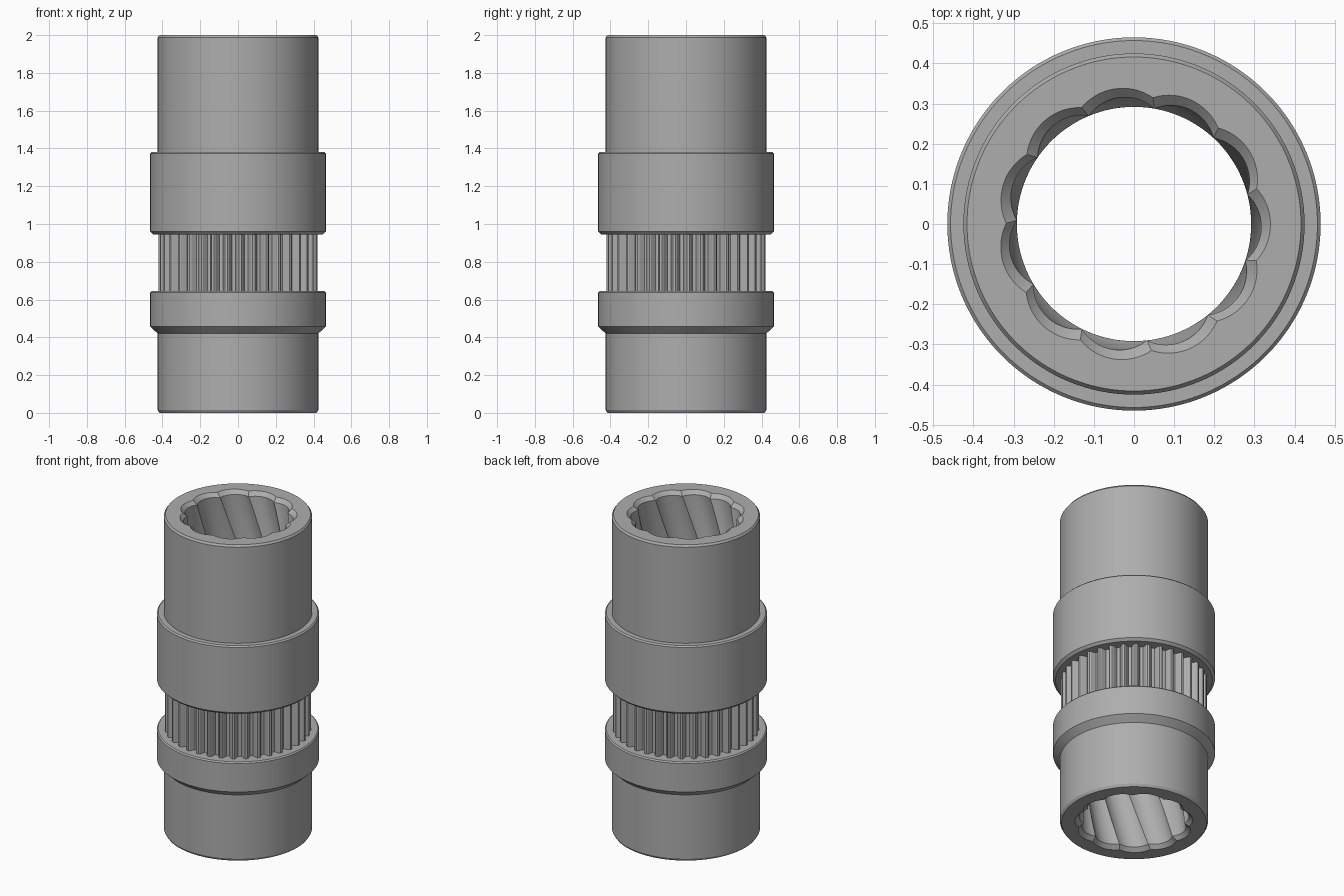
import bpy
import bmesh
from math import sin, cos, sqrt, pi, radians, tau

cube = bpy.data.objects.get("Cube")
if cube:
    bpy.data.objects.remove(cube, do_unlink=True)

LOBES, TEETH = 11, 36
N = LOBES * TEETH            # vertices per ring, fits both lobes and teeth
PHASE = radians(81.5)        # a bore cusp sits here at the top end
SHIFT = 4 * TEETH            # the bore twists by four lobes over the height
HEIGHT = 2.0

steel = bpy.data.materials.new("steel grey")
steel.use_nodes = True
grey = (0.42, 0.42, 0.42, 1)
steel.diffuse_color = grey
steel.node_tree.nodes["Principled BSDF"].inputs["Base Color"].default_value = grey


def round_ring(r, z):
    return [(r, PHASE + tau * i / N, z) for i in range(N)]


def toothed_ring(z):
    # straight-sided teeth with flat crests and roots
    ring = []
    for i in range(N):
        wave = max(-1, min(1, 1.6 * cos(tau * i * TEETH / N)))
        ring.append((0.402 + 0.018 * wave, PHASE + tau * i / N, z))
    return ring


def lobed_ring(z, grow=0.0):
    # circular scallops meeting in cusps, turned along the helix
    c, rad = 0.207, 0.110 + grow
    turn = -SHIFT * tau / N * (HEIGHT - z) / HEIGHT
    ring = []
    for i in range(N):
        t = ((i % TEETH) / TEETH - 0.5) * tau / LOBES
        r = c * cos(t) + sqrt(rad ** 2 - (c * sin(t)) ** 2)
        ring.append((r, PHASE + tau * i / N + turn, z))
    return ring


# Outer wall from the bottom up: lower sleeve, flange, splines, collar, upper sleeve
lower = [(0.416, 0), (0.425, 0.015), (0.425, 0.42), (0.465, 0.457),
         (0.465, 0.637), (0.458, 0.645)]
upper = [(0.450, 0.945), (0.465, 0.96), (0.465, 1.372), (0.457, 1.38),
         (0.425, 1.38), (0.425, 1.988), (0.416, HEIGHT)]
rings = [round_ring(r, z) for r, z in lower]
rings += [toothed_ring(0.645), toothed_ring(0.945)]
rings += [round_ring(r, z) for r, z in upper]

# Bore from the top down, with a chamfer at each mouth
CHAMFER, STEPS = 0.023, 40
rings.append(lobed_ring(HEIGHT, CHAMFER))
for k in range(STEPS + 1):
    z = HEIGHT - CHAMFER - (HEIGHT - 2 * CHAMFER) * k / STEPS
    rings.append(lobed_ring(z))
rings.append(lobed_ring(0, CHAMFER))

# Skin the rings into one closed tube
bm = bmesh.new()
grid = [[bm.verts.new((r * cos(a), r * sin(a), z)) for r, a, z in ring]
        for ring in rings]
last = grid[-1]
grid.append(grid[0][-SHIFT:] + grid[0][:-SHIFT])   # the bottom end meets the twisted bore
for low, high in zip(grid, grid[1:]):
    for i in range(N):
        j = (i + 1) % N
        bm.faces.new((low[i], low[j], high[j], high[i]))
bmesh.ops.recalc_face_normals(bm, faces=bm.faces)

mesh = bpy.data.meshes.new("splined_coupling_sleeve")
bm.to_mesh(mesh)
bm.free()
mesh.materials.append(steel)
sleeve = bpy.data.objects.new("splined_coupling_sleeve", mesh)
bpy.context.collection.objects.link(sleeve)

for o in bpy.context.selected_objects:
    o.select_set(False)
sleeve.select_set(True)
bpy.context.view_layer.objects.active = sleeve
bpy.ops.object.shade_smooth_by_angle(angle=radians(25))
